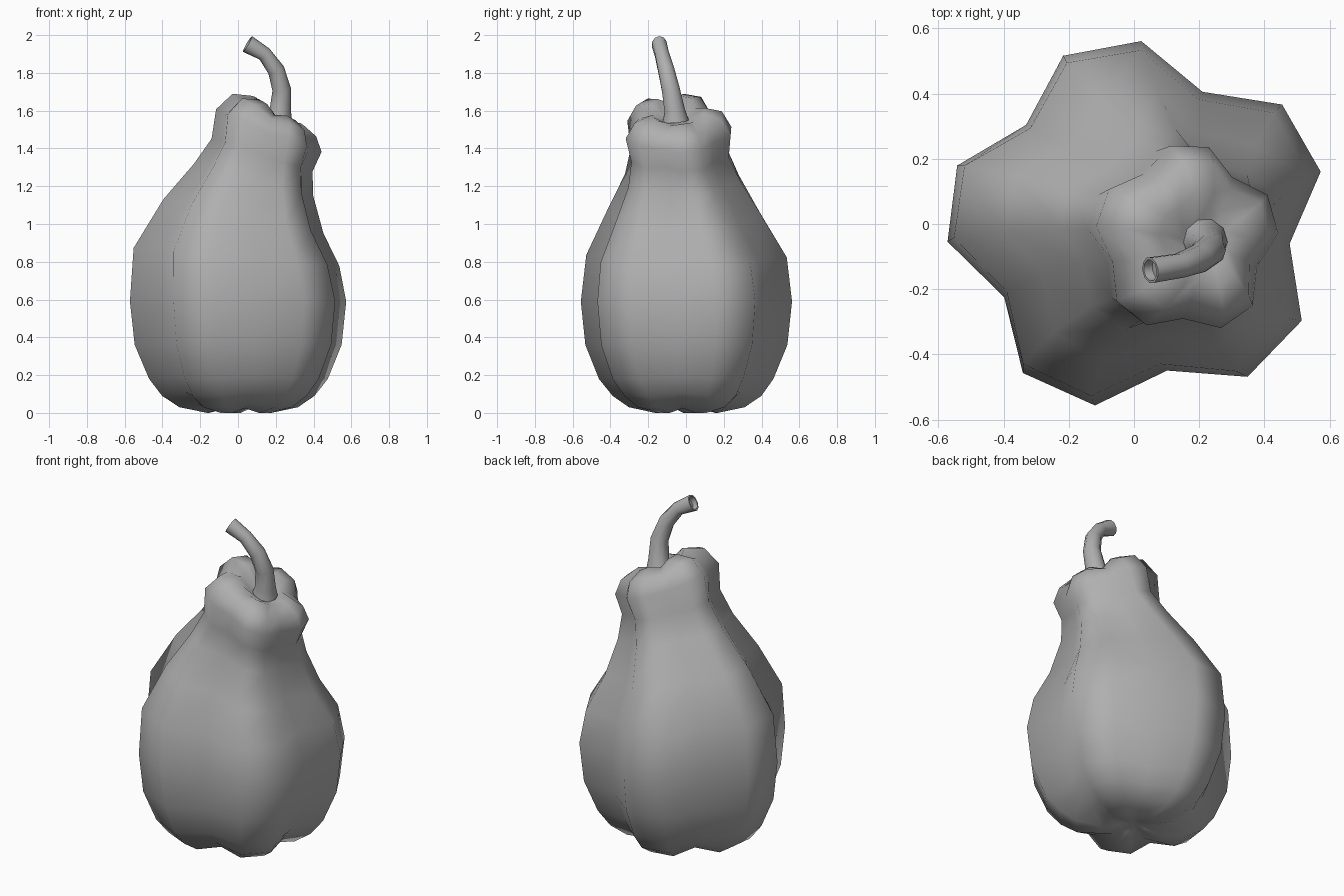
import bpy, bmesh, math
from mathutils import Vector, Matrix

if "Cube" in bpy.data.objects:
    bpy.data.objects.remove(bpy.data.objects["Cube"])

grey = bpy.data.materials.new("dark_grey")
grey.diffuse_color = (0.43, 0.43, 0.43, 1)
grey.use_nodes = True
grey.node_tree.nodes["Principled BSDF"].inputs["Base Color"].default_value = grey.diffuse_color


def loft(name, rings, cap_start=None, cap_end=None):
    """Skin a list of equal-length point rings, with optional pole points."""
    bm = bmesh.new()
    loops = [[bm.verts.new(p) for p in ring] for ring in rings]
    n = len(loops[0])
    for a, b in zip(loops, loops[1:]):
        for i in range(n):
            j = (i + 1) % n
            bm.faces.new((a[i], a[j], b[j], b[i]))
    for loop, pole in ((loops[0], cap_start), (loops[-1], cap_end)):
        if pole is not None:
            v = bm.verts.new(pole)
            for i in range(n):
                bm.faces.new((loop[i], loop[(i + 1) % n], v))
    bmesh.ops.recalc_face_normals(bm, faces=bm.faces)
    me = bpy.data.meshes.new(name)
    bm.to_mesh(me)
    bm.free()
    me.materials.append(grey)
    ob = bpy.data.objects.new(name, me)
    bpy.context.collection.objects.link(ob)
    return ob


def smooth(ob, angle):
    bpy.ops.object.select_all(action='DESELECT')
    ob.select_set(True)
    bpy.context.view_layer.objects.active = ob
    bpy.ops.object.shade_smooth_by_angle(angle=math.radians(angle))


def lobed_ring(cx, cy, cz, r, tilt, depth, twist, lift):
    """Five lobes, 15 sides: every third point is a groove."""
    turn = Matrix.Rotation(math.radians(tilt), 3, 'Y')
    pts = []
    for k in range(15):
        a = math.radians(65 + 24 * k + twist)
        groove = k % 3 == 0
        rr = r * (depth if groove else 1)
        p = Vector((1.02 * rr * math.cos(a), 0.985 * rr * math.sin(a),
                    lift if groove else 0))
        pts.append(Vector((cx, cy, cz)) + turn @ p)
    return pts


# Gourd body: centre x, y, z, lobe radius, tilt, groove ratio, twist, groove lift
body_rings = [
    (0.01, 0, 0.025, 0.07, 0, 0.90, 0, 0.01),
    (0.01, 0, 0.0, 0.17, 0, 0.82, 0, 0.025),
    (0.01, 0, 0.03, 0.315, 0, 0.80, 0, 0.025),
    (0.01, 0, 0.09, 0.405, 0, 0.80, 0, 0.02),
    (0.012, -0.005, 0.18, 0.475, 0, 0.80, 0, 0.01),
    (0.012, -0.005, 0.36, 0.55, 0, 0.80, 0, 0),
    (0.012, -0.005, 0.59, 0.575, 0, 0.80, 0, 0),
    (0.002, -0.005, 0.825, 0.547, 5, 0.80, -1, 0),
    (0.034, -0.015, 1.04, 0.43, 12, 0.80, -4, 0),
    (0.085, -0.025, 1.235, 0.322, 15, 0.81, -7, 0),
    (0.128, -0.042, 1.365, 0.277, 18, 0.82, -10, 0),
    (0.162, -0.048, 1.495, 0.297, 22, 0.83, -13, -0.01),
    (0.192, -0.048, 1.577, 0.245, 27, 0.83, -13, -0.025),
    (0.212, -0.052, 1.602, 0.15, 30, 0.80, -13, -0.03),
    (0.218, -0.055, 1.55, 0.075, 18, 0.9, -13, 0),
]
body = loft("gourd_body", [lobed_ring(*r) for r in body_rings],
            (0.01, 0, 0.04), (0.218, -0.05, 1.54))
smooth(body, 80)

# Curved stem with a hollow cut end: centre and radius along the path
path = [(0.216, -0.055, 1.545, 0.072), (0.224, -0.06, 1.60, 0.057),
        (0.232, -0.08, 1.71, 0.05), (0.202, -0.105, 1.815, 0.045),
        (0.14, -0.128, 1.90, 0.039), (0.05, -0.142, 1.953, 0.048)]
pos = [Vector(p[:3]) for p in path]
rings = []
for i, p in enumerate(path):
    t = (pos[min(i + 1, len(pos) - 1)] - pos[max(i - 1, 0)]).normalized()
    u = Vector((0, 1, 0)).cross(t).normalized()
    w = t.cross(u)
    s = 0.85 if i == len(path) - 1 else 1  # tip is slightly oval
    ang = [2 * math.pi * k / 10 for k in range(10)]
    rings.append([pos[i] + p[3] * (math.cos(a) * u + s * math.sin(a) * w) for a in ang])
tip = pos[-1]
rim = [tip + 0.8 * (q - tip) for q in rings[-1]]
inner = [q - 0.03 * t for q in rim]
stem = loft("stem", rings + [rim, inner], pos[0], tip - 0.03 * t)
smooth(stem, 50)
